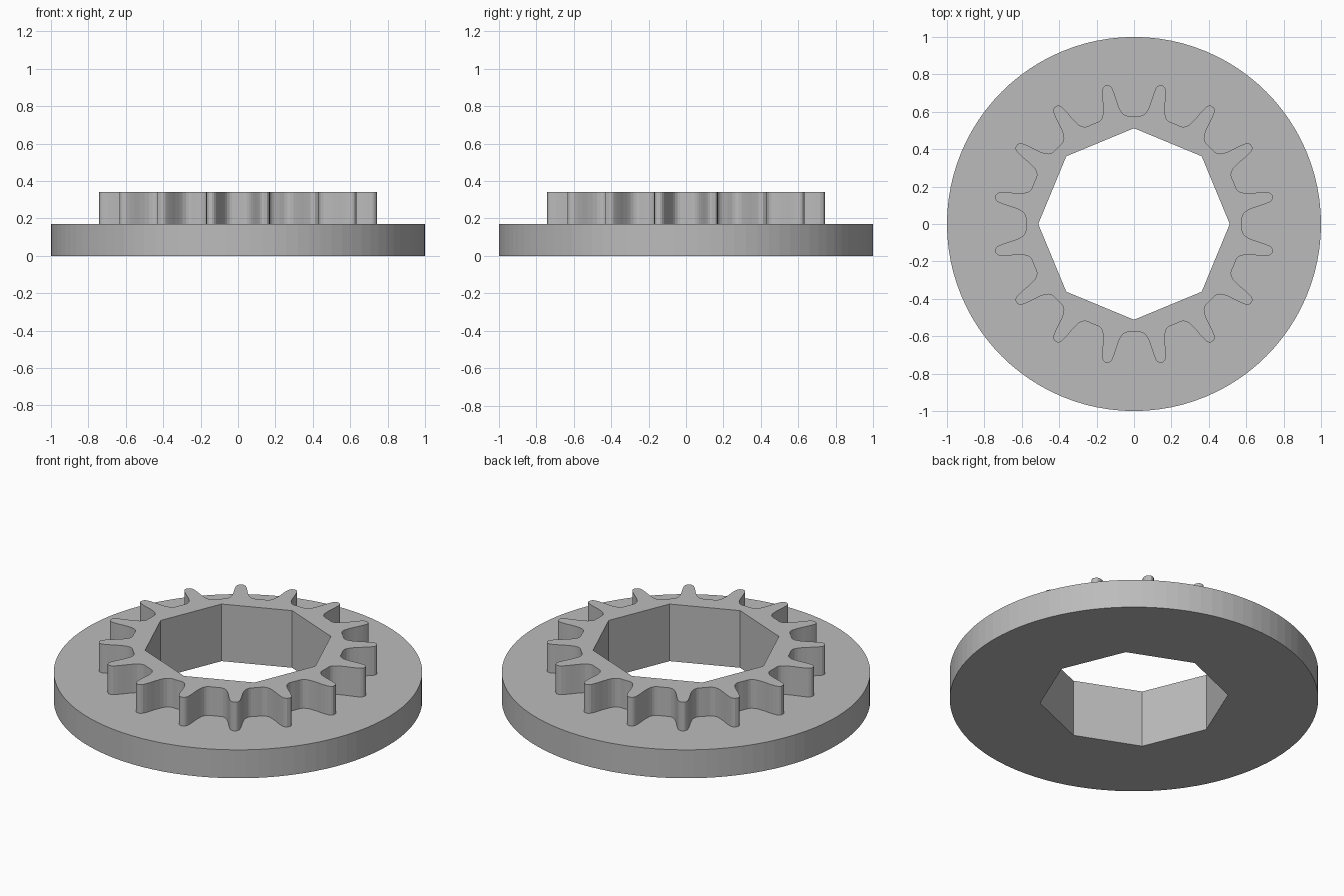
import bpy
import bmesh
from math import sin, cos, pi, radians

cube = bpy.data.objects.get("Cube")
if cube:
    bpy.data.objects.remove(cube)

BORE = 0.512       # corner radius of the octagonal bore
BASE_TOP = 0.17
GEAR_TOP = 0.342
TEETH = 16

grey = bpy.data.materials.new("plain grey")
grey.use_nodes = True
colour = (0.5, 0.5, 0.5, 1)
grey.diffuse_color = colour
grey.node_tree.nodes["Principled BSDF"].inputs["Base Color"].default_value = colour


def bore_radius(angle):
    """Distance from the axis to the octagon wall in a given direction."""
    half = pi / 8
    return BORE * cos(half) / cos((angle + 1e-9) % (2 * half) - half)


def make_ring(name, outline, low, high):
    """Solid ring from an (angle, radius) outline with an octagonal bore."""
    bm = bmesh.new()

    def loop(points, z):
        return [bm.verts.new((r * cos(a), r * sin(a), z)) for a, r in points]

    bore = [(a, bore_radius(a)) for a, r in outline]
    loops = [loop(bore, low), loop(outline, low), loop(outline, high), loop(bore, high)]
    count = len(outline)
    for k in range(4):
        a, b = loops[k], loops[(k + 1) % 4]
        for i in range(count):
            j = (i + 1) % count
            bm.faces.new((a[i], a[j], b[j], b[i]))
    bmesh.ops.recalc_face_normals(bm, faces=bm.faces)
    # merge coplanar strips of the bore walls
    bmesh.ops.dissolve_limit(bm, angle_limit=radians(0.1),
                             verts=bm.verts, edges=bm.edges)
    mesh = bpy.data.meshes.new(name)
    bm.to_mesh(mesh)
    bm.free()
    mesh.materials.append(grey)
    obj = bpy.data.objects.new(name, mesh)
    bpy.context.collection.objects.link(obj)
    return obj


# Round base flange
SIDES = 96
circle = [(2 * pi * i / SIDES, 1.0) for i in range(SIDES)]
make_ring("base_flange", circle, 0, BASE_TOP)

# Gear ring: half a tooth as (degrees from tooth centre, radius), mirrored
half_tooth = [(0.7, 0.755), (1.4, 0.749), (2.0, 0.738), (2.5, 0.715),
              (2.9, 0.69), (3.3, 0.66), (3.9, 0.63), (4.6, 0.608),
              (5.6, 0.592), (6.8, 0.582), (8.2, 0.578)]
pitch = 360 / TEETH
tooth = [(-pitch / 2, 0.578)]
tooth += [(-d, r) for d, r in reversed(half_tooth)] + half_tooth
gear = [(radians((k + 0.5) * pitch + d), r) for k in range(TEETH) for d, r in tooth]
make_ring("gear_ring", gear, BASE_TOP, GEAR_TOP)
